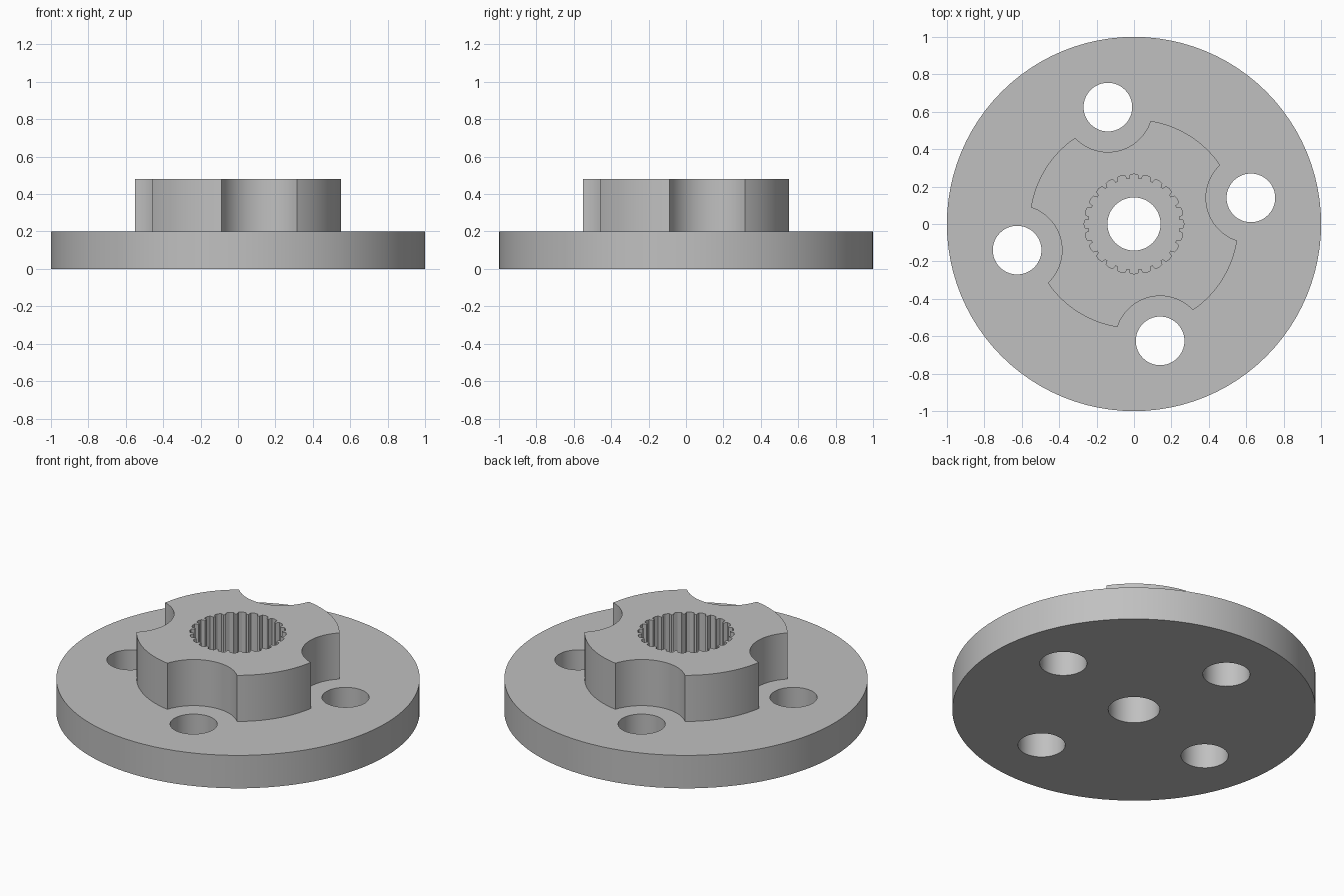
import bpy, bmesh
from math import cos, sin, pi, radians, acos, asin

cube = bpy.data.objects.get("Cube")
if cube:
    bpy.data.objects.remove(cube)

PLATE_TOP, HUB_TOP = 0.2, 0.48
HUB_R, BOLT_R, HOLE_R, NOTCH_R = 0.558, 0.64, 0.13, 0.24
ANGLES = [radians(12.6) + k * pi / 2 for k in range(4)]

grey = bpy.data.materials.new("plain grey")
grey.use_nodes = True
grey.diffuse_color = (0.53, 0.53, 0.53, 1)
grey.node_tree.nodes["Principled BSDF"].inputs["Base Color"].default_value = grey.diffuse_color


def polar(r, a):
    return (r * cos(a), r * sin(a))


def circle(r, n, cx=0, cy=0):
    return [(cx + r * cos(2 * pi * i / n), cy + r * sin(2 * pi * i / n)) for i in range(n)]


def solid(name, loops, z0, z1, bottom=True):
    """Extrude an outline with holes from z0 to z1."""
    bm = bmesh.new()
    low_edges, top_edges = [], []
    for loop in loops:
        low = [bm.verts.new((x, y, z0)) for x, y in loop]
        top = [bm.verts.new((x, y, z1)) for x, y in loop]
        for i in range(len(loop)):
            j = (i + 1) % len(loop)
            bm.faces.new((low[i], low[j], top[j], top[i]))
            low_edges.append(bm.edges.get((low[i], low[j])))
            top_edges.append(bm.edges.get((top[i], top[j])))
    bmesh.ops.triangle_fill(bm, edges=top_edges, use_beauty=True)
    if bottom:
        bmesh.ops.triangle_fill(bm, edges=low_edges, use_beauty=True)
    bmesh.ops.recalc_face_normals(bm, faces=bm.faces)
    mesh = bpy.data.meshes.new(name)
    bm.to_mesh(mesh)
    bm.free()
    mesh.materials.append(grey)
    obj = bpy.data.objects.new(name, mesh)
    bpy.context.collection.objects.link(obj)
    bpy.ops.object.select_all(action='DESELECT')
    obj.select_set(True)
    bpy.context.view_layer.objects.active = obj
    bpy.ops.object.shade_smooth_by_angle(angle=radians(20))
    return obj


# Round base plate with a centre bore and four bolt holes
holes = [circle(HOLE_R, 48, *polar(BOLT_R, a)) for a in ANGLES]
solid("base_plate", [circle(1, 96), circle(0.142, 48)] + holes, 0, PLATE_TOP)

# Hub outline: four arcs joined by round notches around the bolt holes
half = acos((HUB_R**2 + BOLT_R**2 - NOTCH_R**2) / (2 * HUB_R * BOLT_R))
sweep = asin(HUB_R * sin(half) / NOTCH_R)
if HUB_R * cos(half) > BOLT_R:
    sweep = pi - sweep
outline = []
for a in ANGLES:
    cx, cy = polar(BOLT_R, a)
    for i in range(24):
        t = a + pi + sweep - 2 * sweep * i / 24
        outline.append((cx + NOTCH_R * cos(t), cy + NOTCH_R * sin(t)))
    for i in range(16):
        outline.append(polar(HUB_R, a + half + (pi / 2 - 2 * half) * i / 16))

# Splined socket: 24 grooves separated by narrow inward teeth
spline = []
pitch = 2 * pi / 24
for k in range(24):
    for r, f in ((0.263, -0.3), (0.267, 0), (0.263, 0.3), (0.242, 0.4), (0.242, 0.6)):
        spline.append(polar(r, (k + f) * pitch))
solid("splined_hub", [outline, spline], PLATE_TOP, HUB_TOP, bottom=False)
